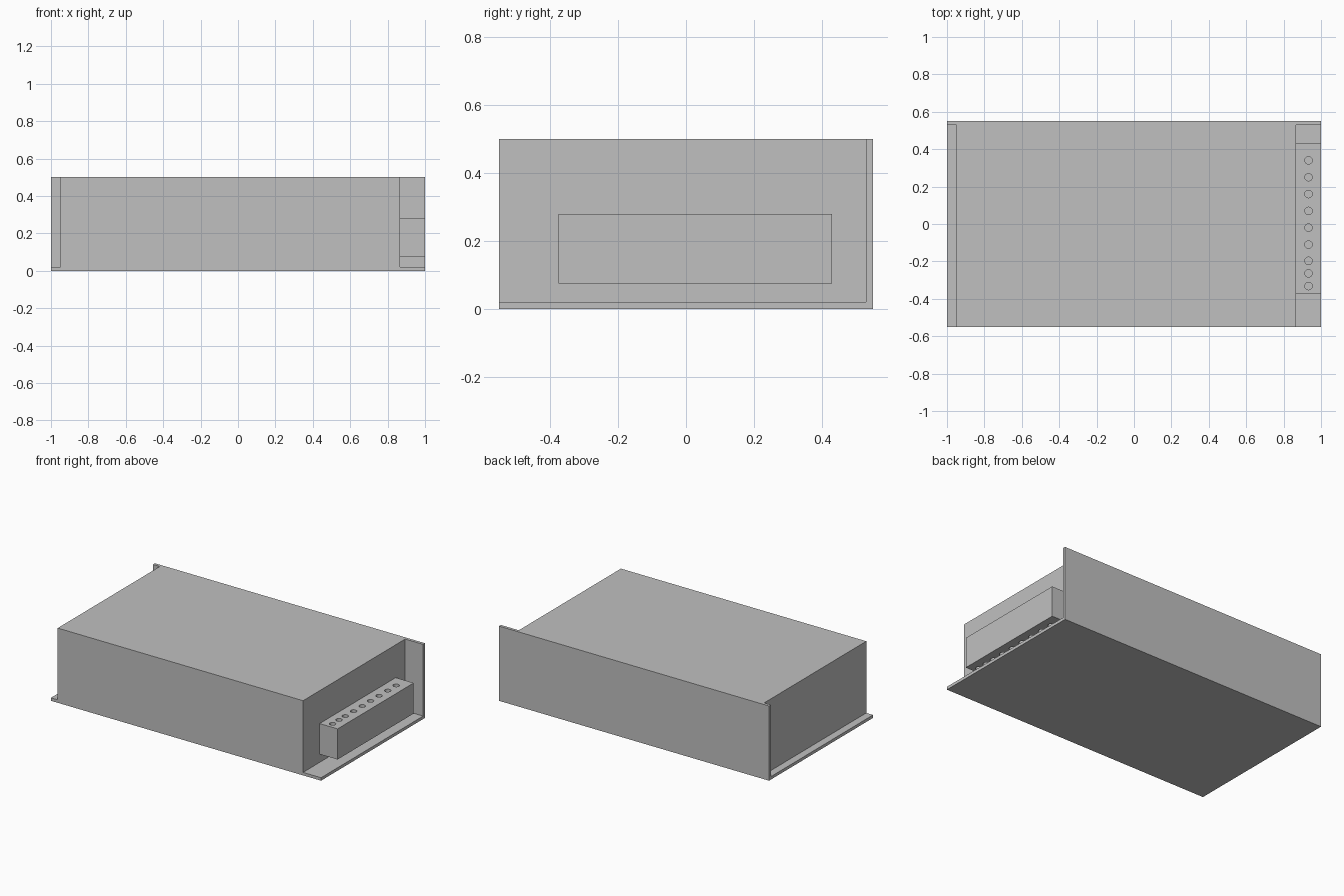
import bpy
import bmesh

cube = bpy.data.objects.get("Cube")
if cube:
    bpy.data.objects.remove(cube, do_unlink=True)

# Single light grey metal finish
GREY = (0.527, 0.527, 0.527, 1)
metal = bpy.data.materials.new("light_grey_metal")
metal.use_nodes = True
metal.diffuse_color = GREY
metal.node_tree.nodes["Principled BSDF"].inputs["Base Color"].default_value = GREY


def add_object(name, bm):
    bmesh.ops.recalc_face_normals(bm, faces=bm.faces)
    mesh = bpy.data.meshes.new(name)
    bm.to_mesh(mesh)
    bm.free()
    mesh.materials.append(metal)
    obj = bpy.data.objects.new(name, mesh)
    bpy.context.scene.collection.objects.link(obj)
    return obj


def extrude_x(name, profile, x0, x1):
    """Extrude a closed (y, z) profile along x."""
    bm = bmesh.new()
    face = bm.faces.new([bm.verts.new((x0, y, z)) for y, z in profile])
    result = bmesh.ops.extrude_face_region(bm, geom=[face])
    verts = [v for v in result["geom"] if isinstance(v, bmesh.types.BMVert)]
    bmesh.ops.translate(bm, verts=verts, vec=(x1 - x0, 0, 0))
    return add_object(name, bm)


def rectangle(y0, y1, z0, z1):
    return [(y0, z0), (y1, z0), (y1, z1), (y0, z1)]


FRONT, BACK, TOP, SHEET = -0.55, 0.55, 0.5, 0.02
INNER = BACK - SHEET

# L-shaped chassis: floor plate and back wall
extrude_x("chassis_bracket",
          [(FRONT, 0), (BACK, 0), (BACK, TOP), (INNER, TOP), (INNER, SHEET), (FRONT, SHEET)],
          -1, 1)

# Enclosed body sitting on the chassis
extrude_x("main_housing", rectangle(FRONT, INNER, SHEET, TOP), -0.95, 0.867)

# Terminal block on the end of the housing
block = extrude_x("terminal_block", rectangle(-0.375, 0.43, 0.075, 0.28), 0.867, 1)

# Row of screw holes drilled through the block
bm = bmesh.new()
for y in (0.34, 0.25, 0.16, 0.07, -0.02, -0.11, -0.197, -0.264, -0.332):
    made = bmesh.ops.create_cone(bm, cap_ends=True, segments=24,
                                 radius1=0.02, radius2=0.02, depth=0.4)
    bmesh.ops.translate(bm, verts=made["verts"], vec=(0.933, y, 0.18))
cutter = add_object("hole_cutter", bm)
cutter.hide_render = True
cutter.hide_viewport = True

drill = block.modifiers.new("screw_holes", "BOOLEAN")
drill.operation = "DIFFERENCE"
drill.solver = "EXACT"
drill.object = cutter

# Smooth hole walls, crisp block edges
bpy.ops.object.select_all(action="DESELECT")
bpy.context.view_layer.objects.active = block
block.select_set(True)
bpy.ops.object.modifier_apply(modifier=drill.name)
bpy.ops.object.shade_smooth_by_angle()
bpy.data.objects.remove(cutter, do_unlink=True)
